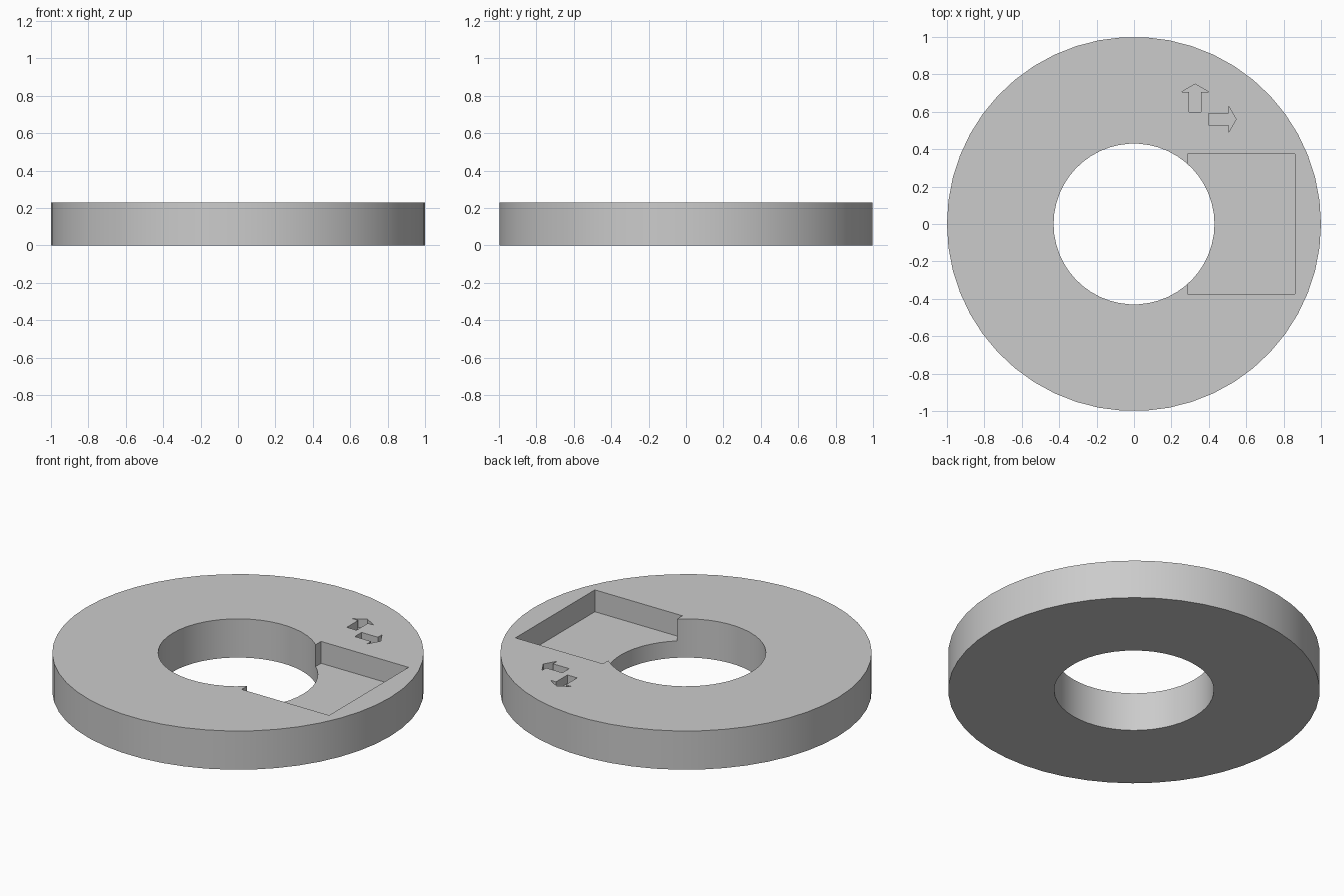
import bpy
import bmesh
from math import cos, sin, tau, radians
from mathutils import Matrix, Vector

old = bpy.data.objects.get("Cube")
if old:
    bpy.data.objects.remove(old, do_unlink=True)

HEIGHT = 0.23
OUTER, INNER = 1.0, 0.43
SEGMENTS = 50
POCKET_FLOOR = 0.10
ARROW_FLOOR = HEIGHT - 0.05
CUT_TOP = HEIGHT + 0.1

grey = bpy.data.materials.new("light grey")
grey.use_nodes = True
colour = (0.6, 0.6, 0.6, 1)
grey.diffuse_color = colour
grey.node_tree.nodes["Principled BSDF"].inputs["Base Color"].default_value = colour


def prism(name, outline, z0, z1):
    """Solid made by raising a flat counter-clockwise outline from z0 to z1."""
    bm = bmesh.new()
    low = [bm.verts.new((x, y, z0)) for x, y in outline]
    high = [bm.verts.new((x, y, z1)) for x, y in outline]
    bm.faces.new(low[::-1])
    bm.faces.new(high)
    for i in range(len(outline)):
        j = (i + 1) % len(outline)
        bm.faces.new((low[i], low[j], high[j], high[i]))
    mesh = bpy.data.meshes.new(name)
    bm.to_mesh(mesh)
    bm.free()
    mesh.materials.append(grey)
    obj = bpy.data.objects.new(name, mesh)
    bpy.context.collection.objects.link(obj)
    return obj


def circle(radius):
    return [(radius * cos(tau * i / SEGMENTS), radius * sin(tau * i / SEGMENTS))
            for i in range(SEGMENTS)]


def arrow(centre, angle):
    """Arrow outline pointing along +x before turning, starting at its tail."""
    points = [(0, -0.032), (0.107, -0.032), (0.107, -0.071), (0.148, 0),
              (0.107, 0.071), (0.107, 0.032), (0, 0.032)]
    turn = Matrix.Rotation(angle, 2)
    return [tuple(turn @ Vector(p) + Vector(centre)) for p in points]


# Disc body
disc = prism("ring_body", circle(OUTER), 0, HEIGHT)

# Centre hole, rectangular pocket and two engraved direction arrows
pocket = [(0.285, -0.373), (0.86, -0.373), (0.86, 0.373), (0.285, 0.373)]
cutters = [
    prism("centre_hole_cutter", circle(INNER), -0.1, CUT_TOP),
    prism("pocket_cutter", pocket, POCKET_FLOOR, CUT_TOP),
    prism("side_arrow_cutter", arrow((0.398, 0.56), 0), ARROW_FLOOR, CUT_TOP),
    prism("back_arrow_cutter", arrow((0.327, 0.60), radians(90)), ARROW_FLOOR, CUT_TOP),
]

bpy.ops.object.select_all(action="DESELECT")
disc.select_set(True)
bpy.context.view_layer.objects.active = disc
for cutter in cutters:
    cutter.hide_render = True
    cut = disc.modifiers.new(cutter.name, "BOOLEAN")
    cut.operation = "DIFFERENCE"
    cut.solver = "EXACT"
    cut.object = cutter
    bpy.ops.object.modifier_apply(modifier=cut.name)
    bpy.data.objects.remove(cutter, do_unlink=True)

# Smooth round walls, crisp rims
bpy.ops.object.shade_smooth_by_angle(angle=radians(30))
